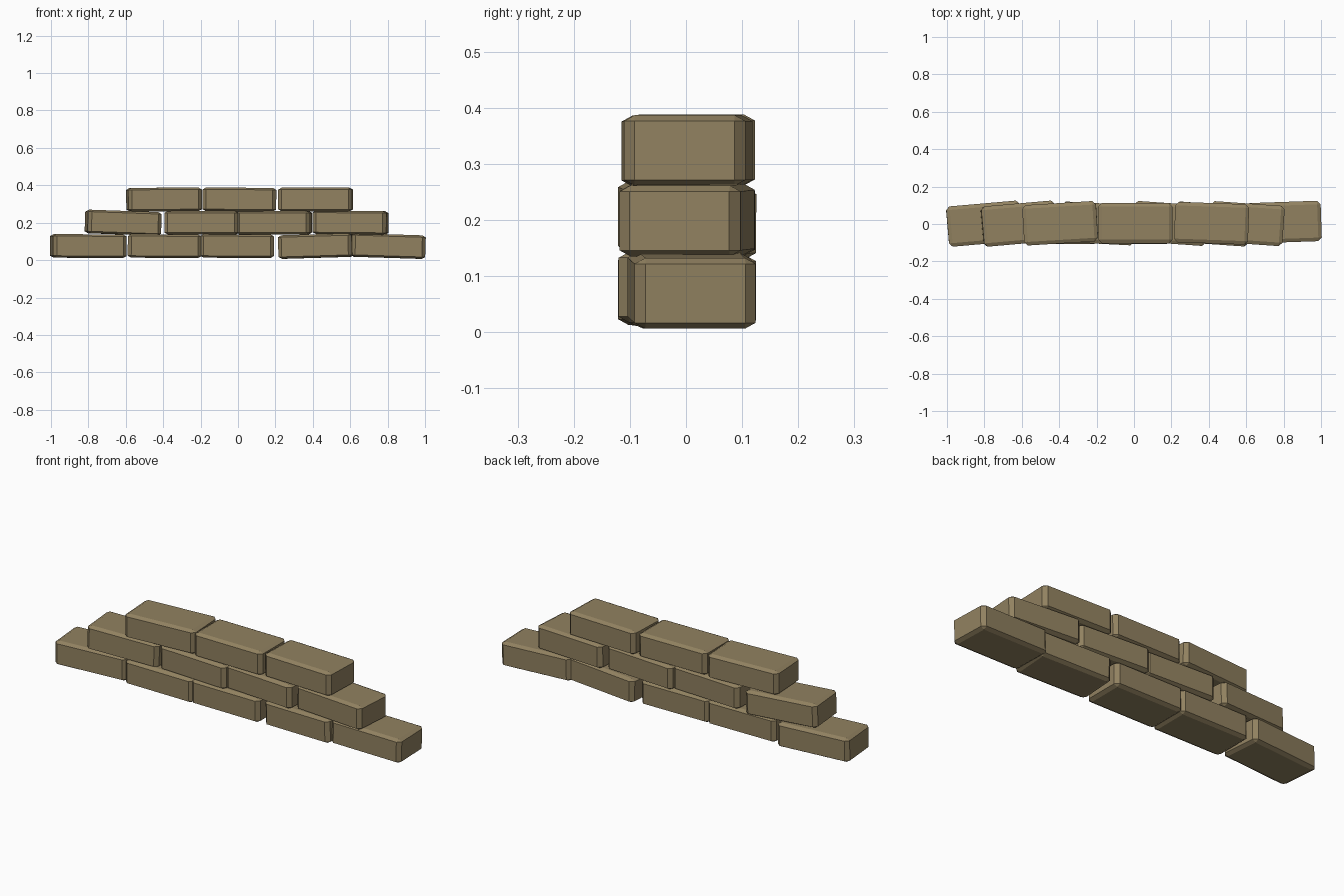
import bpy
import bmesh
from math import radians
from mathutils import Vector

default = bpy.data.objects.get("Cube")
if default:
    bpy.data.objects.remove(default, do_unlink=True)

# One sandy stone colour
stone = bpy.data.materials.new("sandy_stone")
stone.use_nodes = True
colour = (0.285, 0.222, 0.118, 1)
stone.diffuse_color = colour
stone.node_tree.nodes["Principled BSDF"].inputs["Base Color"].default_value = colour

LENGTH, DEPTH, HEIGHT = 0.395, 0.216, 0.126
CHAMFER, FLATTEN = 0.019, 0.55   # flattening makes the chamfers shallower in z


# Shared chamfered brick
def brick_mesh():
    bm = bmesh.new()
    bmesh.ops.create_cube(bm, size=1)
    bmesh.ops.scale(bm, vec=Vector((LENGTH, DEPTH, HEIGHT / FLATTEN)), verts=bm.verts)
    bmesh.ops.bevel(bm, geom=bm.edges[:], offset=CHAMFER, segments=1,
                    affect='EDGES', profile=0.5)
    bmesh.ops.scale(bm, vec=Vector((1, 1, FLATTEN)), verts=bm.verts)
    bmesh.ops.recalc_face_normals(bm, faces=bm.faces)
    mesh = bpy.data.meshes.new("brick")
    bm.to_mesh(mesh)
    bm.free()
    mesh.materials.append(stone)
    return mesh


# Courses: height of centre, then (x, y, yaw, tilt) for each brick
courses = {
    "bottom": (0.075, [(-0.8, 0.002, 5, 0.3), (-0.392, 0, 0, 0.3), (-0.005, 0, 0, 0.3),
                       (0.418, 0, -4, -1.7), (0.802, 0.01, 2, 1.8)]),
    "middle": (0.2, [(-0.614, 0.002, 5, 2), (-0.192, 0.003, -3, 0),
                     (0.193, 0.003, -4, 0), (0.602, 0.002, -4, 0.5)]),
    "top": (0.324, [(-0.395, 0.004, 3.5, -0.3), (0.007, 0.005, 0, 0.3),
                    (0.415, 0.004, -2, 0)]),
}

mesh = brick_mesh()
for course, (z, bricks) in courses.items():
    for i, (x, y, yaw, tilt) in enumerate(bricks, 1):
        brick = bpy.data.objects.new(f"{course}_brick_{i}", mesh)
        brick.location = (x, y, z)
        brick.rotation_euler = (0, radians(tilt), radians(yaw))
        bpy.context.collection.objects.link(brick)
